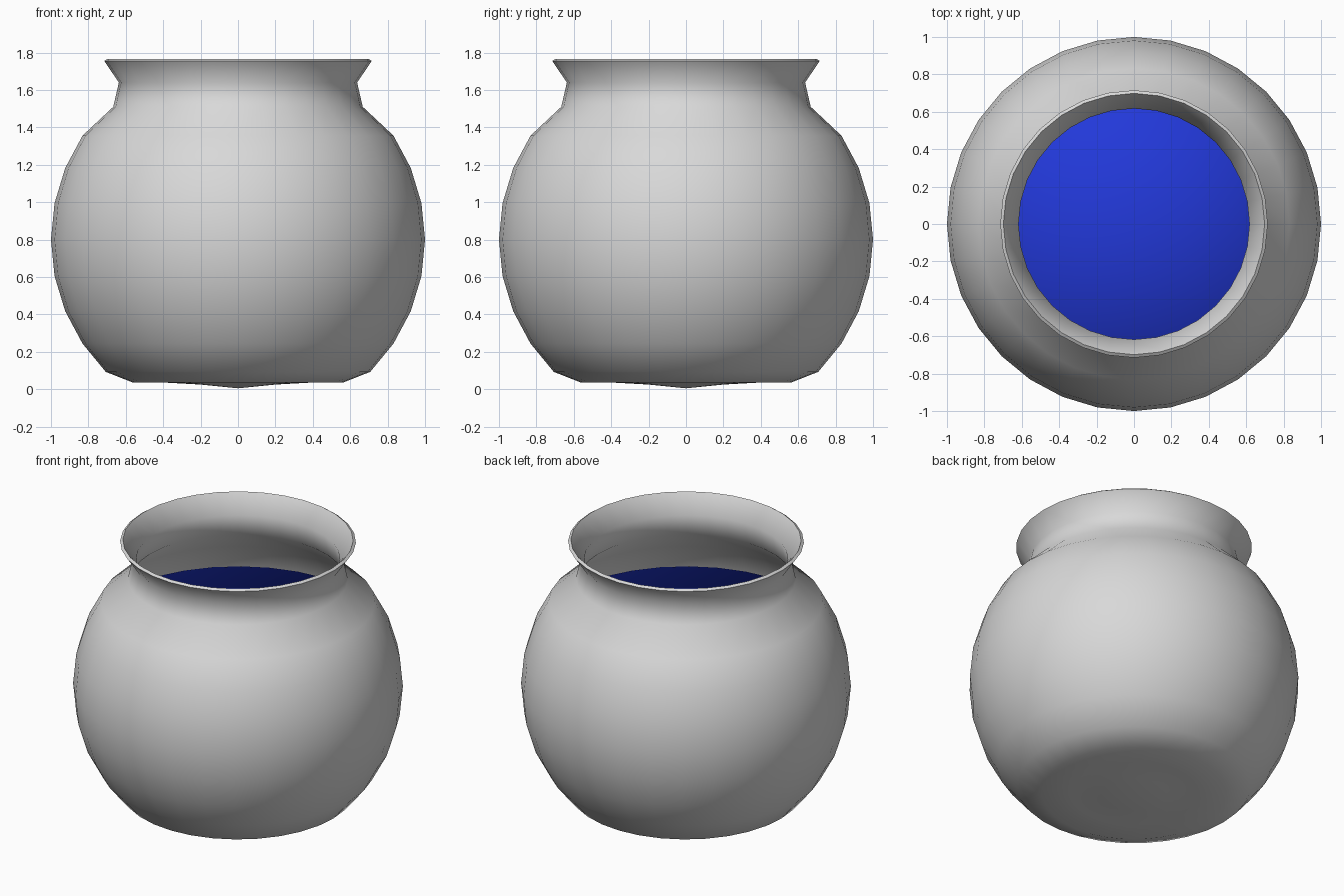
import bpy
import bmesh
from math import sin, cos, pi, radians

cube = bpy.data.objects.get("Cube")
if cube:
    bpy.data.objects.remove(cube, do_unlink=True)

SIDES = 32
CENTRE = 0.8


def material(name, colour):
    mat = bpy.data.materials.new(name)
    mat.use_nodes = True
    mat.diffuse_color = colour
    mat.node_tree.nodes["Principled BSDF"].inputs["Base Color"].default_value = colour
    return mat


def lathe(name, profile, mat):
    """Spin (radius, height) points, listed upward, around z; radius 0 becomes a pole."""
    bm = bmesh.new()
    rings = []
    for r, z in profile:
        count = SIDES if r > 0 else 1
        rings.append([bm.verts.new((r * cos(2 * pi * i / SIDES), r * sin(2 * pi * i / SIDES), z))
                      for i in range(count)])
    for low, high in zip(rings, rings[1:]):
        for i in range(SIDES):
            j = (i + 1) % SIDES
            corners = [low[i % len(low)], low[j % len(low)],
                       high[j % len(high)], high[i % len(high)]]
            bm.faces.new(list(dict.fromkeys(corners)))
    mesh = bpy.data.meshes.new(name)
    bm.to_mesh(mesh)
    bm.free()
    mesh.materials.append(mat)
    obj = bpy.data.objects.new(name, mesh)
    bpy.context.collection.objects.link(obj)
    bpy.ops.object.select_all(action='DESELECT')
    obj.select_set(True)
    bpy.context.view_layer.objects.active = obj
    return obj


def arc(radius, first, last):
    """Rings of a sphere, in steps of a sixteenth of a half turn from the equator."""
    return [(radius * cos(k * pi / 16), CENTRE + radius * sin(k * pi / 16))
            for k in range(first, last + 1)]


grey = material("light grey glaze", (0.69, 0.69, 0.69, 1))
blue = material("blue liquid", (0.016, 0.04, 0.7, 1))

# Round pot: flattened base, spherical belly, pinched neck and flared lip
base = [(0, 0.005), (0.2, 0.025), (0.38, 0.035), (0.56, 0.035)]
neck = [(0.667, 1.51), (0.637, 1.64), (0.715, 1.755)]
pot = lathe("pot", base + arc(1, -4, 3) + neck, grey)
shell = pot.modifiers.new("wall", 'SOLIDIFY')
shell.thickness = 0.02
shell.offset = -1
bpy.ops.object.modifier_apply(modifier=shell.name)
bpy.ops.object.shade_smooth_by_angle(angle=radians(60))

# Liquid filling the belly, its flat surface shaded softly into the sides
bottom = [(0, 0.06), (0.5, 0.07)]
surface = [(0, 1.18)]
liquid = lathe("liquid", bottom + arc(0.972, -4, 2) + surface, blue)
bpy.ops.object.shade_smooth()
